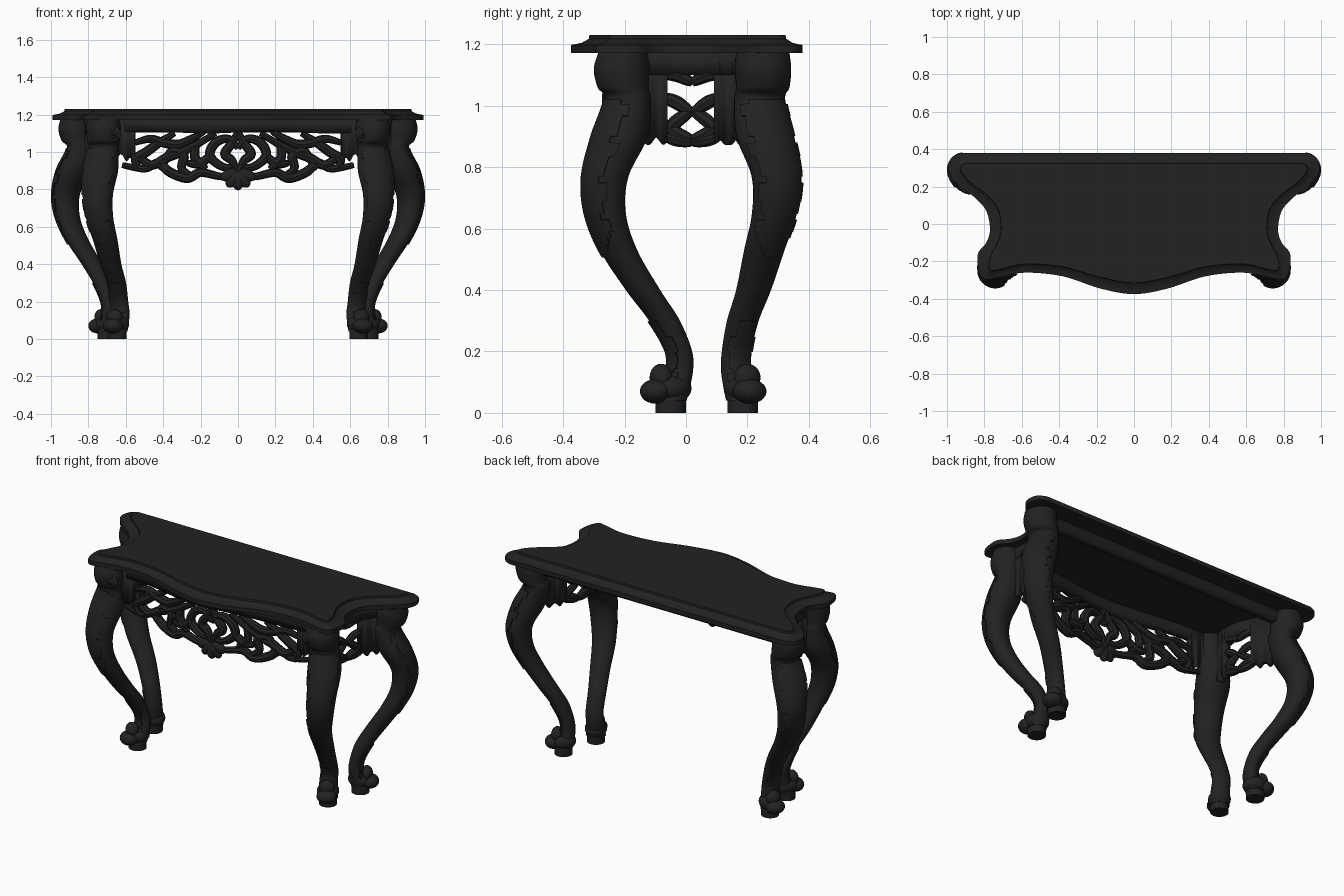
import bpy, bmesh, math
from mathutils import Vector, Matrix

cube = bpy.data.objects.get("Cube")
if cube:
    bpy.data.objects.remove(cube, do_unlink=True)

black = bpy.data.materials.new("black lacquer")
black.use_nodes = True
shade = (0.016, 0.016, 0.016, 1)
black.diffuse_color = shade
black.node_tree.nodes["Principled BSDF"].inputs["Base Color"].default_value = shade
parts = []


def smooth(points, steps):
    """Pass a smooth path through the control points."""
    pts = [Vector(p) for p in points]
    pts = [pts[0]] + pts + [pts[-1]]
    path = []
    for a, b, c, d in zip(pts, pts[1:], pts[2:], pts[3:]):
        for k in range(steps):
            t = k / steps
            path.append((b * 2 + (c - a) * t + (a * 2 - b * 5 + c * 4 - d) * t * t
                         + (b * 3 - a - c * 3 + d) * t ** 3) * 0.5)
    return path + [pts[-1]]


def add_part(name, bm, mirror=False, thickness=0):
    mesh = bpy.data.meshes.new(name)
    bm.to_mesh(mesh)
    bm.free()
    mesh.materials.append(black)
    obj = bpy.data.objects.new(name, mesh)
    bpy.context.collection.objects.link(obj)
    if thickness:
        solid = obj.modifiers.new("Thickness", 'SOLIDIFY')
        solid.thickness = thickness
        solid.offset = 0
    if mirror:
        obj.modifiers.new("Mirror", 'MIRROR')
    parts.append(obj)
    return obj


def loft(rings):
    """Skin a stack of closed rings and cap both ends."""
    bm = bmesh.new()
    rows = [[bm.verts.new(p) for p in ring] for ring in rings]
    for low, high in zip(rows, rows[1:]):
        for i in range(len(low)):
            j = (i + 1) % len(low)
            bm.faces.new((low[i], low[j], high[j], high[i]))
    bm.faces.new(rows[0][::-1])
    bm.faces.new(rows[-1])
    bmesh.ops.recalc_face_normals(bm, faces=bm.faces)
    bm.normal_update()
    return bm


def oval(x, y, z, out, across, angle, count=32):
    ring = []
    for i in range(count):
        a = math.tau * i / count
        p = Matrix.Rotation(angle, 2) @ Vector((out * math.cos(a), across * math.sin(a)))
        ring.append((x + p.x, y + p.y, z))
    return ring


def ball(bm, matrix):
    bmesh.ops.create_uvsphere(bm, u_segments=20, v_segments=12, radius=1, matrix=matrix)


# Table top: outer flange outline and inner raised outline, front centre to back corner
outer = [(0, -.375), (.18, -.345), (.38, -.28), (.58, -.26), (.72, -.285), (.8, -.295),
         (.83, -.25), (.835, -.16), (.79, -.1), (.77, -.03), (.79, .07), (.85, .14),
         (.94, .21), (.99, .28), (.98, .35), (.93, .38)]
inner = [(0, -.31), (.18, -.28), (.38, -.225), (.58, -.21), (.7, -.235), (.755, -.245),
         (.77, -.225), (.76, -.17), (.725, -.1), (.705, -.03), (.72, .08), (.78, .155),
         (.87, .225), (.92, .285), (.91, .315), (.88, .32)]


def full_outline(half):
    return smooth([(-x, y) for x, y in half[:0:-1]] + half, 6)


edge, field = full_outline(outer), full_outline(inner)
steps = [(0, 1.172), (0, 1.198), (.2, 1.2), (.55, 1.205),
         (.75, 1.212), (.9, 1.218), (.93, 1.23)]
add_part("table_top", loft([[(*a.lerp(b, t), z) for a, b in zip(edge, field)]
                            for t, z in steps]))

# Cabriole legs: shared height and thickness, separate paths for front and back
sizes = [(1.175, .078, .088), (1.12, .09, .093), (1.06, .082, .088), (1.02, .072, .085),
         (.9, .09, .095), (.77, .073, .083), (.65, .064, .075), (.53, .06, .067),
         (.4, .056, .057), (.3, .05, .052), (.2, .04, .05), (.13, .042, .052),
         (.04, .052, .055)]
front_path = [(.72, -.205), (.72, -.21), (.72, -.205), (.72, -.19), (.735, -.215),
              (.75, -.262), (.74, -.262), (.71, -.22), (.68, -.14), (.65, -.07),
              (.635, -.022), (.63, -.022), (.645, -.05)]
back_path = [(.87, .25), (.87, .25), (.86, .25), (.84, .24), (.88, .258),
             (.92, .295), (.91, .288), (.86, .255), (.78, .22), (.725, .185),
             (.69, .165), (.685, .165), (.7, .185)]


def leaf_width(z):
    """Half angle of the carved leaf, with a ragged edge."""
    ragged = .45 * ((z * 8) % 1)
    if .5 < z < 1.02:
        return .75 + ragged - max(0, .62 - z) * 4
    return .5 + ragged if .09 < z < .3 else 0


def make_leg(name, path, angle):
    stations = smooth([(*p, *s) for p, s in zip(path, sizes)], 6)
    bm = loft([oval(*s, angle) for s in stations])
    # Raised acanthus leaf along the outer face
    outward = Vector((math.cos(angle), math.sin(angle)))
    carved = []
    for face in bm.faces:
        flat = face.normal.xy
        if flat.length > .2 and flat.angle(outward) < leaf_width(face.calc_center_median().z):
            carved.append(face)
    normals = {tuple(v.co): v.normal.copy() for f in carved for v in f.verts}
    grown = bmesh.ops.extrude_face_region(bm, geom=carved)
    for v in grown["geom"]:
        if isinstance(v, bmesh.types.BMVert):
            v.co += normals[tuple(v.co)] * .006
    add_part(name, bm, True)

    # Scrolled toe and the block under it
    x, y = path[-1]
    foot = bmesh.new()
    turn = Matrix.Translation((x, y, .08)) @ Matrix.Rotation(angle, 4, 'Z')
    ball(foot, turn @ Matrix.Diagonal((.07, .062, .05, 1)))
    ball(foot, turn @ Matrix.Translation((.055, 0, -.01)) @ Matrix.Diagonal((.05, .056, .04, 1)))
    ball(foot, turn @ Matrix.Translation((.035, 0, .035)) @ Matrix.Diagonal((.035, .045, .045, 1)))
    add_part(name + "_foot", foot, True)
    add_part(name + "_block", loft([oval(x, y, z, .05, .05, angle) for z in (0, .06)]), True)


make_leg("front_leg", front_path, math.radians(-64))
make_leg("back_leg", back_path, math.radians(24))


# Apron surfaces: bowed front, hollow sides, straight back
def front_face(u, z):
    return Vector((u, -.195 - .027 * (1 + math.cos(math.pi * min(1, abs(u) / .6))), z))


def side_face(u, z):
    return Vector((.71 + 1.5 * (u + .06) ** 2, u, z))


def back_face(u, z):
    return Vector((u, .25, z))


def panel(name, surface, start, end, bottom, wave=0, mirror=False):
    """A strip hung under the top, with an optional scalloped lower edge."""
    bm = bmesh.new()
    rows = []
    for i in range(25):
        u = start + (end - start) * i / 24
        low = bottom + wave * math.sin(math.tau * i / 12)
        rows.append([bm.verts.new(surface(u, z)) for z in (1.18, low)])
    for a, b in zip(rows, rows[1:]):
        bm.faces.new((a[0], b[0], b[1], a[1]))
    add_part(name, bm, mirror, .04)


panel("front_rail", front_face, -.66, .66, 1.105, .006)
panel("front_bracket", front_face, .55, .67, .97, .02, True)
panel("back_rail", back_face, -.84, .84, 1.105)
panel("side_rail", side_face, -.15, .19, 1.1, 0, True)
panel("side_front_stile", side_face, -.16, -.06, .885, .012, True)
panel("side_back_stile", side_face, .1, .2, .885, .012, True)


def scrollwork(name, surface, paths, middle, depth, mirror=False):
    """Tapering scrolls laid on a surface, repeated on both sides of its middle."""
    curve = bpy.data.curves.new(name, 'CURVE')
    curve.dimensions = '3D'
    curve.bevel_depth = depth
    curve.bevel_resolution = 2
    curve.use_fill_caps = True
    for path in paths:
        points = smooth(path, 6)
        for sign in (-1, 1):
            spline = curve.splines.new('POLY')
            spline.points.add(len(points) - 1)
            for i, (p, q) in enumerate(zip(spline.points, points)):
                p.co = (*surface(middle + sign * q.x, q.y), 1)
                p.radius = .7 + .5 * math.sin(math.pi * i / (len(points) - 1))
    source = bpy.data.objects.new(name, curve)
    bpy.context.collection.objects.link(source)
    bpy.context.view_layer.update()
    ready = source.evaluated_get(bpy.context.evaluated_depsgraph_get())
    bm = bmesh.new()
    bm.from_mesh(ready.to_mesh())
    ready.to_mesh_clear()
    bpy.data.objects.remove(source, do_unlink=True)
    bpy.data.curves.remove(curve)
    add_part(name, bm, mirror)


# Pierced carving on the front
scrollwork("front_carving", front_face, [
    [(.62, .93), (.5, .91), (.43, .94), (.36, .89), (.27, .86), (.2, .89), (.1, .87), (0, .86)],
    [(.62, 1), (.53, .97), (.46, .93), (.38, .97), (.3, 1), (.22, 1.04), (.12, 1.1)],
    [(.55, 1.05), (.47, 1.07), (.4, 1.05), (.32, 1.04), (.25, 1.07), (.18, 1.11)],
    [(.41, .9), (.36, 1), (.29, .98), (.3, .91), (.23, .86)],
    [(0, .92), (.08, .92), (.15, .98), (.12, 1.05), (.05, 1.07), (0, 1.02)],
    [(.14, .99), (.2, .94), (.27, .94)],
    [(.52, .9), (.55, .96), (.49, 1), (.42, 1.05), (.34, 1.1)],
    [(0, 1.11), (.03, 1.05), (.07, .99), (.03, .95), (0, .87)],
    [(.22, 1.04), (.23, .97), (.17, .91)],
], 0, .022)

# Pierced carving on the sides
scrollwork("side_carving", side_face, [
    [(.09, 1.1), (.05, 1.1), (0, 1.075)],
    [(.1, 1.03), (.05, 1.01), (0, .975)],
    [(.09, .91), (.05, .95), (0, .985)],
    [(.1, .95), (.05, .91), (0, .89)],
    [(.09, .9), (.05, .89), (0, .88)],
], .02, .019, True)

# Shell pendant at the centre of the front
shell = bmesh.new()
for lobe in range(-2, 3):
    ball(shell, Matrix.Translation((0, -.255, .895)) @ Matrix.Rotation(lobe * .6, 4, 'Y')
         @ Matrix.Translation((0, 0, -.05)) @ Matrix.Diagonal((.032, .024, .05, 1)))
add_part("shell_pendant", shell)

# Volutes on the front of the front legs
volute = bmesh.new()
for size, reach in ((.04, .012), (.026, .02), (.012, .028)):
    ball(volute, Matrix.Translation((.665, -.27, 1.095)) @ Matrix.Diagonal((size, reach, size, 1)))
add_part("leg_volute", volute, True)

bpy.ops.object.select_all(action='DESELECT')
for obj in parts:
    obj.select_set(True)
bpy.context.view_layer.objects.active = parts[0]
bpy.ops.object.shade_smooth_by_angle(angle=math.radians(35))
